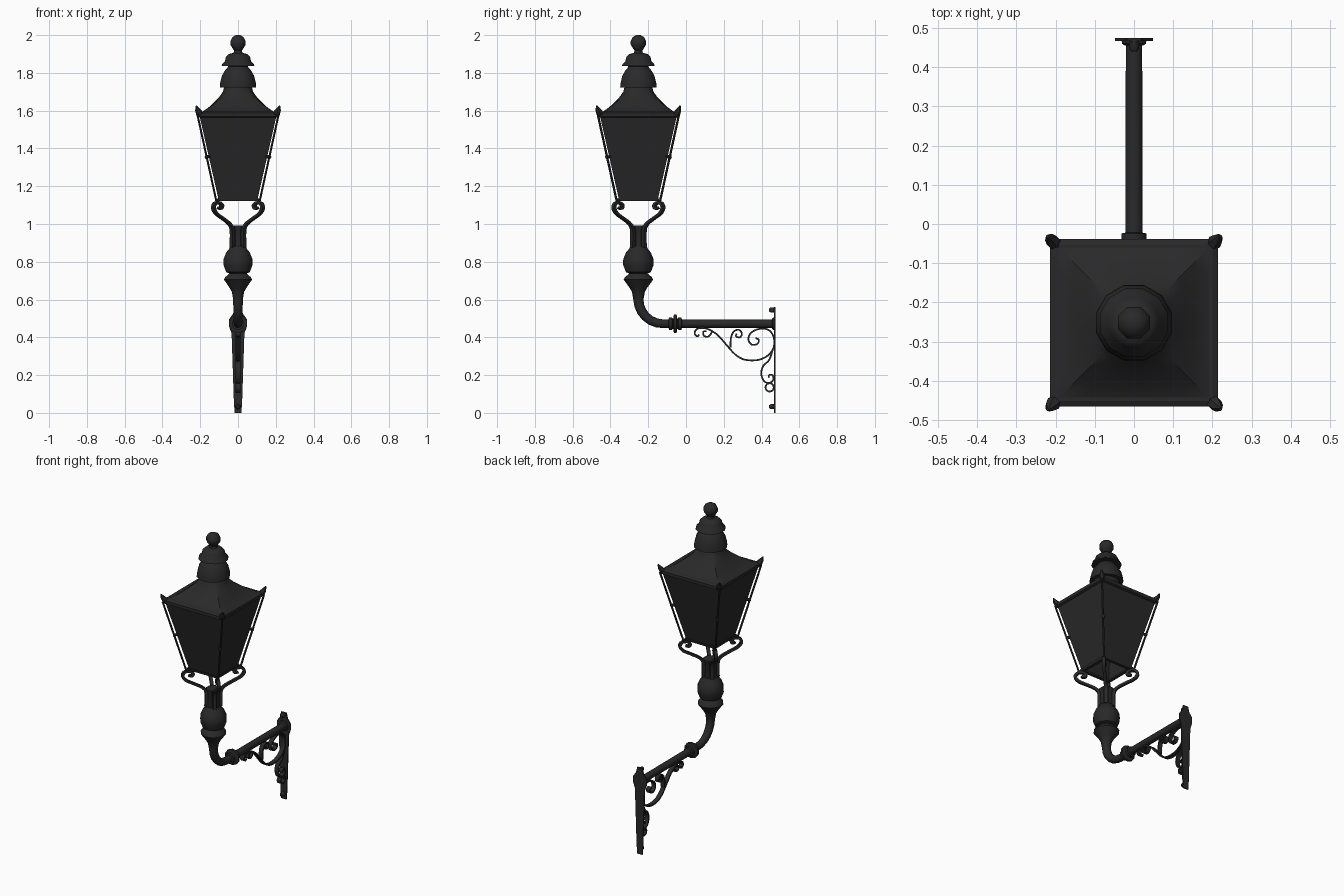
import bpy, bmesh, math
from mathutils import Vector as V

if "Cube" in bpy.data.objects:
    bpy.data.objects.remove(bpy.data.objects["Cube"])

CY = -0.252          # lantern axis
PZ = 0.472           # arm height
iron = bpy.data.materials.new("black_iron")
iron.diffuse_color = (0.022, 0.022, 0.022, 1)
iron.use_nodes = True
iron.node_tree.nodes["Principled BSDF"].inputs["Base Color"].default_value = iron.diffuse_color


def finish(name, bm, smooth=True):
    bmesh.ops.recalc_face_normals(bm, faces=bm.faces[:])
    me = bpy.data.meshes.new(name)
    bm.to_mesh(me)
    bm.free()
    me.materials.append(iron)
    ob = bpy.data.objects.new(name, me)
    bpy.context.collection.objects.link(ob)
    if smooth:
        bpy.ops.object.select_all(action='DESELECT')
        ob.select_set(True)
        bpy.context.view_layer.objects.active = ob
        bpy.ops.object.shade_smooth_by_angle(angle=math.radians(40))
    return ob


def loft(bm, rings, caps=True):
    vs = [[bm.verts.new(p) for p in r] for r in rings]
    n = len(vs[0])
    for a, b in zip(vs, vs[1:]):
        for i in range(n):
            bm.faces.new((a[i], a[(i + 1) % n], b[(i + 1) % n], b[i]))
    if caps:
        bm.faces.new(vs[0])
        bm.faces.new(vs[-1])


def tube(name, pts, sides=10, axis=None):
    """Round sweep through (x, y, z, radius); a fixed axis makes it a lathe."""
    ps = [V(p[:3]) for p in pts]
    rings = []
    for i, p in enumerate(ps):
        t = V(axis) if axis else (ps[min(i + 1, len(ps) - 1)] - ps[max(i - 1, 0)]).normalized()
        u = t.orthogonal() if abs(t.x) > 0.3 else V((1, 0, 0))
        u = (u - t * u.dot(t)).normalized()
        w = t.cross(u)
        rings.append([p + pts[i][3] * (u * math.cos(a) + w * math.sin(a))
                      for a in (2 * math.pi * (k + 0.5) / sides for k in range(sides))])
    bm = bmesh.new()
    loft(bm, rings)
    return finish(name, bm)


def lathe(name, prof, sides=10):
    return tube(name, [(0, CY, z, r) for r, z in prof], sides, (0, 0, 1))


def smooth_path(p, n=4):
    """Catmull-Rom through 2D points."""
    p = [V(q) for q in p]
    q = [2 * p[0] - p[1]] + p + [2 * p[-1] - p[-2]]
    out = []
    for i in range(1, len(q) - 2):
        a, b, c, d = q[i - 1:i + 3]
        for k in range(n):
            t = k / n
            out.append(0.5 * (2 * b + (c - a) * t + (2 * a - 5 * b + 4 * c - d) * t * t
                              + (3 * b - a - 3 * c + d) * t ** 3))
    return out + [p[-1]]


def strap(name, pts, h, origin, width, thick):
    """Flat iron bar bent in the vertical plane through direction h."""
    h = V(h)
    side = h.cross(V((0, 0, 1))).normalized() * width / 2
    path = smooth_path(pts)
    rings = []
    for i, p in enumerate(path):
        t = (path[min(i + 1, len(path) - 1)] - path[max(i - 1, 0)]).normalized()
        n = V((-t.y, t.x)) * thick / 2
        a, b = [V(origin) + h * q.x + V((0, 0, q.y)) for q in (p + n, p - n)]
        rings.append([a + side, a - side, b - side, b + side])
    bm = bmesh.new()
    loft(bm, rings)
    return finish(name, bm)


def square(hw, z):
    return [V((sx * hw, CY + sy * hw, z)) for sx, sy in ((1, 1), (-1, 1), (-1, -1), (1, -1))]


def square_shell(name, rings, caps=True):
    bm = bmesh.new()
    loft(bm, [square(*r) for r in rings], caps)
    return finish(name, bm, False)


CORNERS = [(1, 1), (-1, 1), (-1, -1), (1, -1)]

# Lantern panes, eave and bottom frame
square_shell("lantern_panes", [(0.102, 1.125), (0.203, 1.57)], False)
square_shell("eave", [(0.205, 1.563), (0.214, 1.568), (0.214, 1.588), (0.2, 1.595)])
square_shell("bottom_frame", [(0.088, 1.122), (0.108, 1.122), (0.111, 1.136),
                              (0.09, 1.136), (0.088, 1.122)], False)

# Concave roof blending from square eave to round neck
N = 32
rings = []
for hw, z, k in ((0.207, 1.59, 0), (0.185, 1.597, 0), (0.155, 1.618, 0.1), (0.128, 1.643, 0.25),
                 (0.1, 1.672, 0.5), (0.08, 1.7, 0.8), (0.072, 1.73, 1)):
    ring = []
    for i in range(N):
        a = 2 * math.pi * i / N
        c, s = math.cos(a), math.sin(a)
        r = hw * ((1 - k) / max(abs(c), abs(s)) + k)
        ring.append(V((r * c, CY + r * s, z)))
    rings.append(ring)
bm = bmesh.new()
loft(bm, rings)
finish("roof", bm)

# Chimney domes and ball finial
lathe("lower_dome", [(0.07, 1.722), (0.1, 1.722), (0.098, 1.745), (0.088, 1.785), (0.072, 1.812),
                     (0.058, 1.828), (0.052, 1.84)], 12)
lathe("upper_dome", [(0.05, 1.835), (0.09, 1.836), (0.086, 1.848), (0.072, 1.86), (0.066, 1.885),
                     (0.05, 1.9), (0.024, 1.906), (0.02, 1.925)], 12)
lathe("ball_finial", [(0.018, 1.915), (0.028, 1.925), (0.044, 1.95), (0.044, 1.968),
                      (0.032, 1.99), (0.012, 2.0)], 8)

# Corner posts, their clips, horns and scroll arms
ARM = [(0.031, 0.875), (0.031, 0.965), (0.045, 1.0), (0.082, 1.03), (0.115, 1.055), (0.13, 1.085),
       (0.121, 1.11), (0.1, 1.113), (0.086, 1.098), (0.092, 1.082), (0.104, 1.087)]
for sx, sy in CORNERS:
    def at(d, z, r):
        return (sx * d, CY + sy * d, z, r)
    tube("corner_post", [at(0.114, 1.118, 0.006), at(0.214, 1.575, 0.006)], 6)
    tube("post_clip", [at(0.148, 1.358, 0.008), at(0.17, 1.354, 0.01)], 6)
    tube("corner_horn", [at(0.192, 1.574, 0.012), at(0.206, 1.588, 0.019), at(0.214, 1.604, 0.014),
                         at(0.221, 1.626, 0.004)], 6)
    strap("scroll_arm", ARM, (sx, sy, 0), (0, CY, 0), 0.02, 0.013)
    tube("scroll_foot", [at(0.106, 1.105, 0.008), at(0.108, 1.128, 0.008)], 6)

# Turned post
lathe("post_core", [(0.036, 0.86), (0.036, 0.965), (0.045, 0.985), (0.045, 0.992)], 8)
lathe("post_bulb", [(0.04, 0.735), (0.066, 0.745), (0.081, 0.785), (0.08, 0.815), (0.065, 0.85),
                    (0.05, 0.868), (0.044, 0.88)])
lathe("post_cup", [(0.027, 0.6), (0.034, 0.64), (0.045, 0.66), (0.078, 0.705), (0.072, 0.718),
                   (0.045, 0.74)])

# Bent pipe to the wall
R = 0.13
bend = [(0, CY, 0.66, 0.036), (0, CY, 0.63, 0.031)]
bend += [(0, CY + R - R * math.cos(a), PZ + R - R * math.sin(a), 0.027 - 0.004 * i / 6)
         for i, a in enumerate(math.radians(15 * k) for k in range(7))]
tube("bent_pipe", bend + [(0, 0.47, PZ, 0.022)])
tube("pipe_collar", [(0, y, PZ, r) for y, r in (
    (-0.092, 0.023), (-0.09, 0.033), (-0.074, 0.033), (-0.068, 0.026), (-0.064, 0.05), (-0.05, 0.05),
    (-0.046, 0.026), (-0.04, 0.033), (-0.024, 0.033), (-0.022, 0.023))], 10, (0, 1, 0))
tube("wall_flange", [(0, 0.455, PZ, 0.024), (0, 0.46, PZ, 0.032), (0, 0.472, PZ, 0.034)], 10)

# Tapered wall plate and bolts
half = [(0.018, 0), (0.022, 0.06), (0.034, 0.42), (0.048, 0.46), (0.048, 0.495),
        (0.026, 0.525), (0.018, 0.56)]
outline = half + [(-x, z) for x, z in reversed(half)]
bm = bmesh.new()
loft(bm, [[V((x, y, z)) for x, z in outline] for y in (0.467, 0.475)])
finish("wall_plate", bm, False)
for z in (0.033, 0.545):
    tube("plate_bolt", [(0, 0.44, z, 0.008), (0, 0.447, z, 0.014), (0, 0.468, z, 0.014)], 8)


# Ironwork under the arm
def iron_scroll(name, pts):
    strap(name, pts, (0, 1, 0), (0, 0, 0), 0.028, 0.009)


iron_scroll("main_scroll", [
    (0.07, 0.415), (0.06, 0.405), (0.046, 0.42), (0.055, 0.442), (0.085, 0.45), (0.125, 0.44),
    (0.17, 0.41), (0.21, 0.365), (0.26, 0.31), (0.31, 0.282), (0.38, 0.28), (0.435, 0.305),
    (0.465, 0.35), (0.463, 0.405), (0.435, 0.44), (0.39, 0.445), (0.345, 0.425), (0.33, 0.39),
    (0.347, 0.362), (0.378, 0.365), (0.385, 0.388), (0.368, 0.395)])
iron_scroll("inner_scroll", [
    (0.235, 0.345), (0.238, 0.395), (0.252, 0.43), (0.28, 0.44), (0.296, 0.42), (0.286, 0.4),
    (0.265, 0.405), (0.268, 0.42)])
iron_scroll("arm_curl", [
    (0.14, 0.432), (0.12, 0.405), (0.095, 0.408), (0.092, 0.43), (0.108, 0.432)])
iron_scroll("lower_scroll", [
    (0.46, 0.335), (0.44, 0.28), (0.41, 0.25), (0.398, 0.21), (0.412, 0.17), (0.44, 0.158),
    (0.462, 0.175), (0.458, 0.2), (0.44, 0.2), (0.438, 0.186)])
iron_scroll("bottom_ring", [(0.443 + 0.022 * math.cos(a), 0.135 + 0.022 * math.sin(a))
                            for a in (math.pi * k / 4 for k in range(9))])
